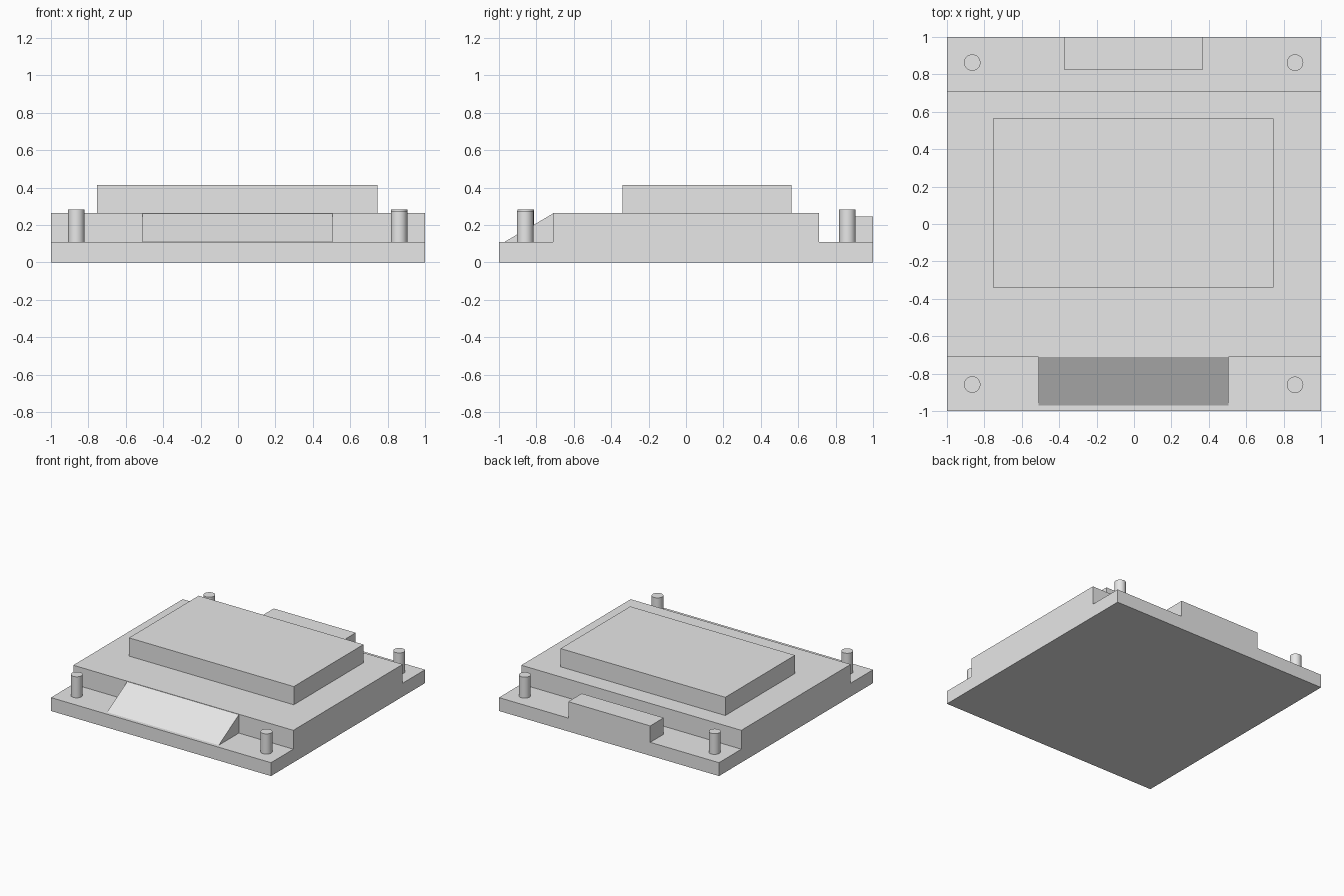
import bpy
import bmesh

cube = bpy.data.objects.get("Cube")
if cube:
    bpy.data.objects.remove(cube, do_unlink=True)

grey = bpy.data.materials.new("plain grey")
grey.use_nodes = True
colour = (0.8, 0.8, 0.8, 1)
grey.diffuse_color = colour
grey.node_tree.nodes["Principled BSDF"].inputs["Base Color"].default_value = colour

BASE_TOP, DECK_TOP = 0.11, 0.265


def extrude_profile(name, profile, x0, x1):
    """Extrude a closed (y, z) profile from x0 to x1."""
    bm = bmesh.new()
    face = bm.faces.new([bm.verts.new((x0, y, z)) for y, z in profile])
    grown = bmesh.ops.extrude_face_region(bm, geom=[face])["geom"]
    verts = [v for v in grown if isinstance(v, bmesh.types.BMVert)]
    bmesh.ops.translate(bm, verts=verts, vec=(x1 - x0, 0, 0))
    bmesh.ops.recalc_face_normals(bm, faces=bm.faces)
    mesh = bpy.data.meshes.new(name)
    bm.to_mesh(mesh)
    bm.free()
    mesh.materials.append(grey)
    obj = bpy.data.objects.new(name, mesh)
    bpy.context.collection.objects.link(obj)
    return obj


def block(name, x0, x1, y0, y1, z0, z1):
    return extrude_profile(name, [(y0, z0), (y1, z0), (y1, z1), (y0, z1)], x0, x1)


def peg(name, x, y, top):
    bpy.ops.mesh.primitive_cylinder_add(
        vertices=32, radius=0.044, depth=top - BASE_TOP,
        location=(x, y, (top + BASE_TOP) / 2))
    obj = bpy.context.object
    obj.name = name
    obj.data.materials.append(grey)
    bpy.ops.object.shade_smooth_by_angle()


# Base with the raised full-width deck, as one stepped body
extrude_profile("stepped_base", [
    (-1, 0), (1, 0), (1, BASE_TOP), (0.71, BASE_TOP), (0.71, DECK_TOP),
    (-0.71, DECK_TOP), (-0.71, BASE_TOP), (-1, BASE_TOP)], -1, 1)

# Upper slab and rear block
block("upper_slab", -0.753, 0.745, -0.34, 0.565, DECK_TOP, 0.415)
block("rear_block", -0.375, 0.37, 0.825, 1, BASE_TOP, 0.245)

# Front entrance ramp
extrude_profile("front_ramp", [
    (-0.97, BASE_TOP), (-0.71, BASE_TOP), (-0.71, 0.262)], -0.51, 0.505)

# Corner pegs
peg("front_right_peg", -0.865, -0.858, 0.283)
peg("front_left_peg", 0.861, -0.86, 0.276)
peg("back_right_peg", -0.865, 0.863, 0.28)
peg("back_left_peg", 0.861, 0.863, 0.283)
